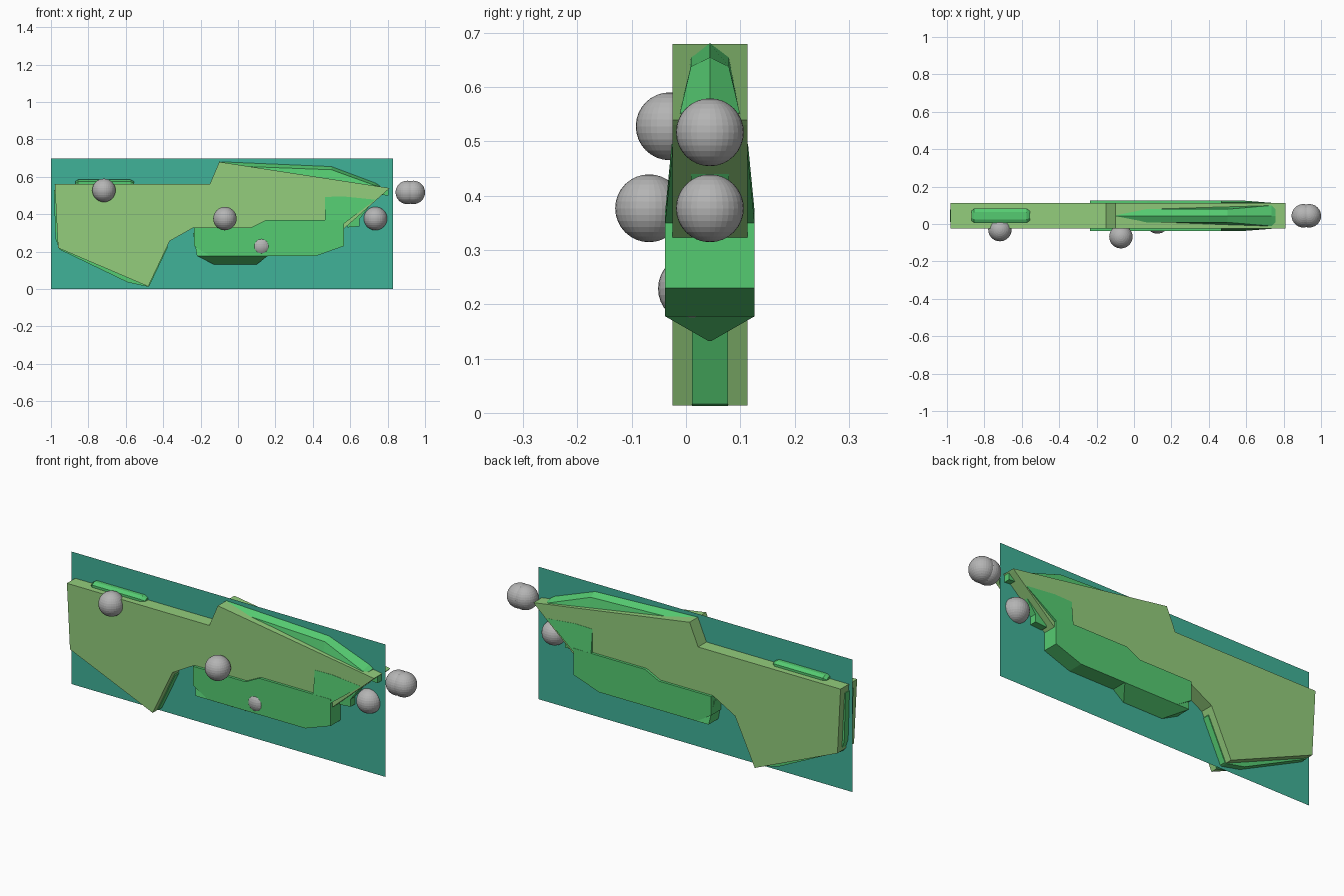
import bpy, bmesh
from mathutils import Vector

if "Cube" in bpy.data.objects:
    bpy.data.objects.remove(bpy.data.objects["Cube"])

MID = 0.044  # y of the symmetry plane


def material(name, srgb):
    m = bpy.data.materials.new(name)
    lin = [((c / 255 + 0.055) / 1.055) ** 2.4 for c in srgb]
    m.diffuse_color = (*lin, 1)
    m.use_nodes = True
    m.node_tree.nodes["Principled BSDF"].inputs["Base Color"].default_value = m.diffuse_color
    return m


LIGHT = material("light green", (147, 205, 124))
GREEN = material("bright green", (85, 203, 113))
TEAL = material("teal", (64, 178, 152))
GREY = material("grey", (180, 180, 180))


def finish(name, bm, mat):
    bmesh.ops.recalc_face_normals(bm, faces=bm.faces)
    me = bpy.data.meshes.new(name)
    bm.to_mesh(me)
    bm.free()
    me.materials.append(mat)
    ob = bpy.data.objects.new(name, me)
    bpy.context.collection.objects.link(ob)
    return ob


def loft(name, rings, mat):
    """Skin a list of equal-length point rings and cap both ends."""
    bm = bmesh.new()
    vs = [[bm.verts.new(p) for p in ring] for ring in rings]
    n = len(rings[0])
    for a, b in zip(vs, vs[1:]):
        for i in range(n):
            j = (i + 1) % n
            bm.faces.new((a[i], a[j], b[j], b[i]))
    bm.faces.new(vs[0])
    bm.faces.new(vs[-1])
    return finish(name, bm, mat)


def slab(name, profile, half, mat):
    """Extrude an x-z profile symmetrically; half is a width or one per point."""
    h = half if isinstance(half, list) else [half] * len(profile)
    rings = [[(x, MID + s * w, z) for (x, z), w in zip(profile, h)] for s in (-1, 1)]
    return loft(name, rings, mat)


# Main body slab
slab("body", [(-0.98, 0.563), (-0.15, 0.563), (-0.10, 0.68), (0.81, 0.54), (0.80, 0.53),
              (0.56, 0.317), (0.40, 0.30), (-0.235, 0.33), (-0.365, 0.257),
              (-0.48, 0.014), (-0.962, 0.22)], 0.069, LIGHT)

# Raised centre strip round the stock edge
slab("stock_edge_strip", [(-0.984, 0.53), (-0.976, 0.27), (-0.955, 0.212), (-0.59, 0.036),
                          (-0.482, 0.013), (-0.474, 0.016), (-0.375, 0.225), (-0.45, 0.4)],
     0.033, GREEN)

# Fore grip box and the wedge that tapers up into the body
slab("fore_grip", [(-0.235, 0.33), (0.07, 0.33), (0.15, 0.37), (0.567, 0.37), (0.567, 0.23),
                   (0.42, 0.178), (-0.15, 0.178), (-0.235, 0.23)], 0.0825, GREEN)
slab("grip_wedge", [(0.465, 0.37), (0.465, 0.493), (0.567, 0.495), (0.735, 0.478), (0.567, 0.35)],
     [0.0825, 0.0705, 0.0705, 0.0695, 0.0825], GREEN)

# V-shaped keel under the grip
keel = []
for x0, x1, z, w in ((-0.24, 0.16, 0.30, 0.06), (-0.22, 0.16, 0.178, 0.0825),
                     (-0.13, 0.10, 0.132, 0.002)):
    keel.append([(x0, MID - w, z), (x1, MID - w, z), (x1, MID + w, z), (x0, MID + w, z)])
loft("grip_keel", keel, GREEN)

# Faceted ridge on the top of the barrel: x, crest z, shoulder z, base z, shoulder, base widths
rings = []
for x, zc, zs, zb, ws, wb in ((-0.10, 0.681, 0.661, 0.62, 0.035, 0.04),
                              (0.50, 0.655, 0.638, 0.56, 0.035, 0.055),
                              (0.735, 0.567, 0.553, 0.53, 0.055, 0.06),
                              (0.757, 0.553, 0.548, 0.52, 0.035, 0.04)):
    rings.append([(x, MID - wb, zb), (x, MID - ws, zs), (x, MID, zc),
                  (x, MID + ws, zs), (x, MID + wb, zb)])
loft("top_ridge", rings, GREEN)

# Raised rail on the stock
rings = []
for x, w, z in ((-0.87, 0.025, 0.575), (-0.855, 0.038, 0.585),
                (-0.575, 0.038, 0.585), (-0.555, 0.025, 0.575)):
    rings.append([(x, MID - w, 0.55), (x, MID - w, z - 0.01), (x, MID - w / 2, z),
                  (x, MID + w / 2, z), (x, MID + w, z - 0.01), (x, MID + w, 0.55)])
loft("stock_rail", rings, GREEN)

# Small blocks under the muzzle
slab("lower_muzzle_block", [(0.585, 0.33), (0.65, 0.335), (0.65, 0.375), (0.70, 0.44),
                            (0.60, 0.44)], 0.035, GREEN)
slab("muzzle_tip", [(0.75, 0.505), (0.805, 0.50), (0.805, 0.54), (0.75, 0.54)], 0.033, GREEN)

# Flat backing panel on the centre plane
bm = bmesh.new()
bm.faces.new([bm.verts.new((x, MID, z)) for x, z in
              ((-1, 0), (0.83, 0), (0.83, 0.698), (-1, 0.698))])
finish("backing_panel", bm, TEAL)

# Marker balls
for i, p in enumerate(((-0.717, -0.03, 0.528), (-0.07, -0.068, 0.377), (0.735, MID, 0.377),
                       (0.905, MID, 0.517), (0.9375, MID, 0.517), (0.125, 0.011, 0.229))):
    bm = bmesh.new()
    bmesh.ops.create_uvsphere(bm, u_segments=32, v_segments=16, radius=0.0625)
    bmesh.ops.translate(bm, verts=bm.verts, vec=Vector(p))
    finish(f"marker_ball_{i + 1}", bm, GREY)
